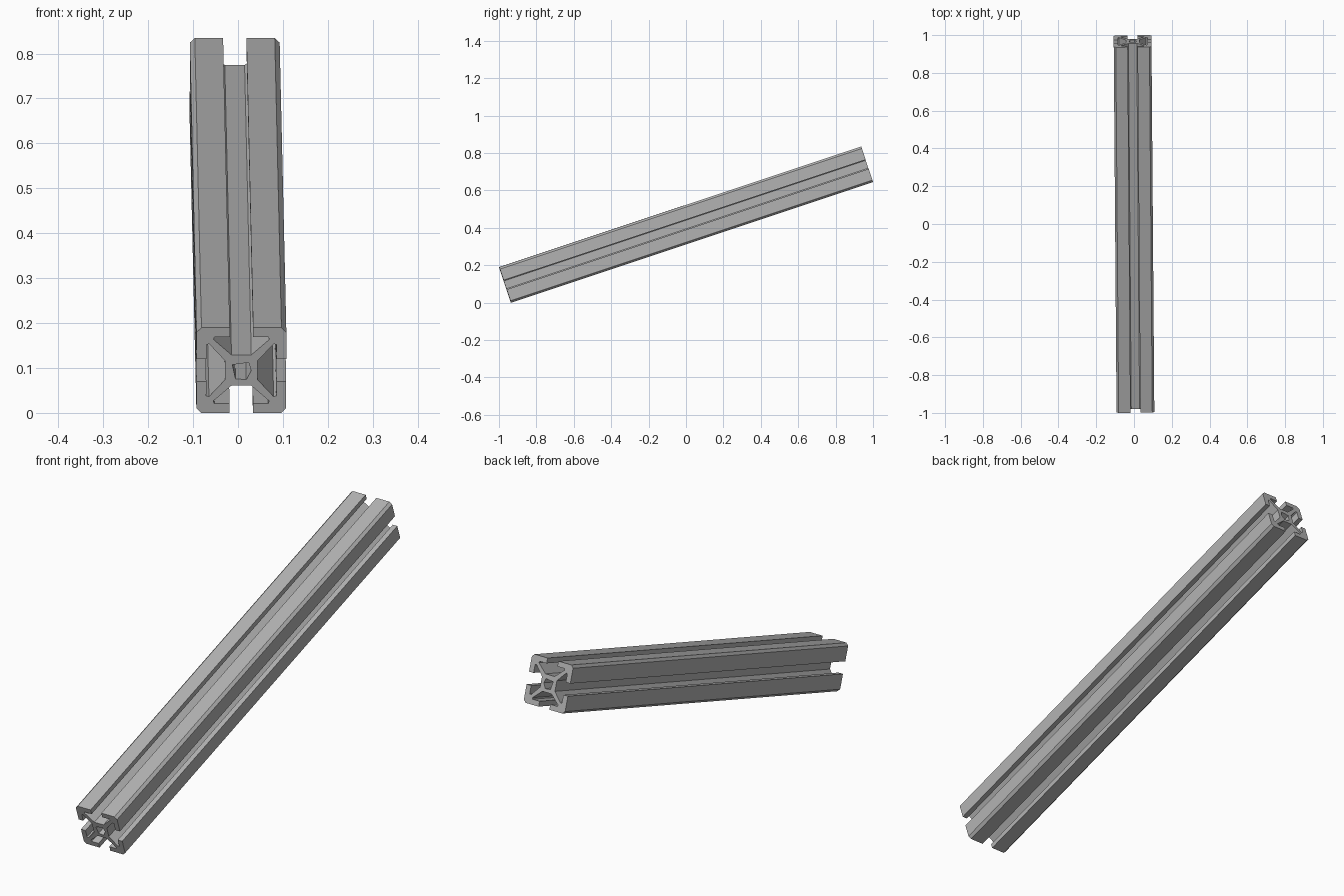
import bpy, bmesh, math
from mathutils import Matrix, Vector

cube = bpy.data.objects.get("Cube")
if cube:
    bpy.data.objects.remove(cube, do_unlink=True)

LENGTH = 2.04
TILT = math.radians(18.43)
YAW = 0.0077

# Brushed aluminium colour
metal = bpy.data.materials.new("aluminium_grey")
metal.use_nodes = True
grey = (0.45, 0.45, 0.45, 1)
metal.diffuse_color = grey
metal.node_tree.nodes["Principled BSDF"].inputs["Base Color"].default_value = grey

# Half of one slotted side: chamfered corner, lip, undercut, core
half = [(-.089, .1), (-.026, .1), (-.026, .078), (-.06, .078), (-.062, .072), (-.022, .036)]
side = half + [(-x, z) for x, z in reversed(half)]
outline = []
for k in range(4):
    turn = Matrix.Rotation(-k * math.pi / 2, 2)
    outline += [turn @ Vector(p) for p in side]

# Faceted bore through the core
bore = [(-.02, .013), (.016, .018), (.022, -.001), (.011, -.022), (-.013, -.02)]

bm = bmesh.new()


def add_loop(points):
    verts = [bm.verts.new((p[0], -LENGTH / 2, p[1])) for p in points]
    return [bm.edges.new((verts[i - 1], verts[i])) for i in range(len(verts))]


# Fill the cross-section, then extrude it along the bar
edges = add_loop(outline) + add_loop(bore)
bmesh.ops.triangle_fill(bm, edges=edges, use_beauty=True, use_dissolve=False)
result = bmesh.ops.extrude_face_region(bm, geom=bm.faces[:], use_keep_orig=True)
moved = [g for g in result["geom"] if isinstance(g, bmesh.types.BMVert)]
bmesh.ops.translate(bm, verts=moved, vec=(0, LENGTH, 0))
bmesh.ops.recalc_face_normals(bm, faces=bm.faces[:])

# Tilt the bar and rest its lowest edge on the ground
bm.transform(Matrix.Rotation(YAW, 4, 'Z') @ Matrix.Rotation(TILT, 4, 'X'))
lowest = min(v.co.z for v in bm.verts)
bmesh.ops.translate(bm, verts=bm.verts[:], vec=(0, 0, -lowest))

mesh = bpy.data.meshes.new("slotted_bar")
bm.to_mesh(mesh)
bm.free()
mesh.materials.append(metal)
bar = bpy.data.objects.new("slotted_bar", mesh)
bpy.context.collection.objects.link(bar)
